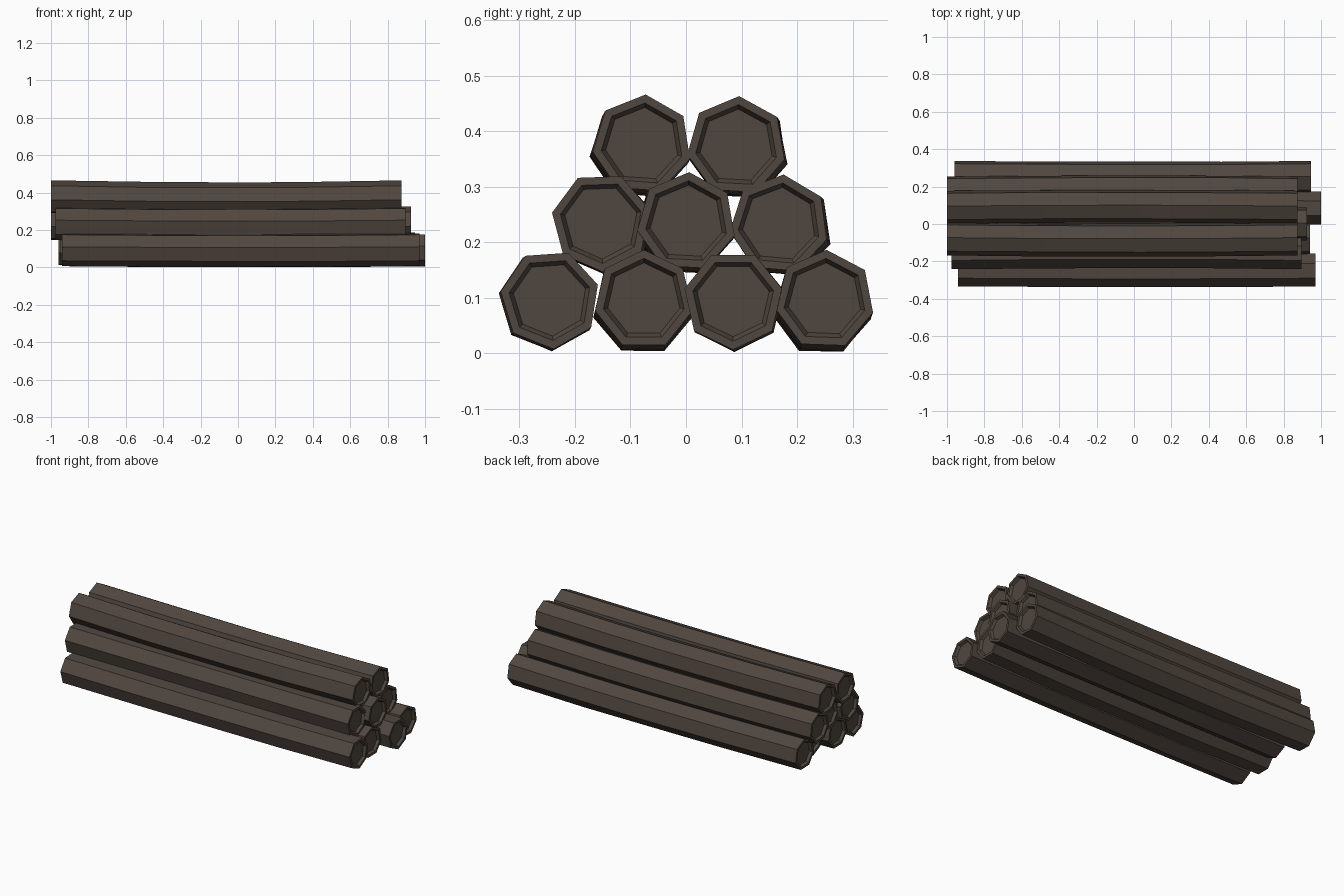
import bpy, bmesh, math, random
from mathutils import Vector

random.seed(4)
cube = bpy.data.objects.get("Cube")
if cube:
    bpy.data.objects.remove(cube, do_unlink=True)

# Single dark bark colour
bark = bpy.data.materials.new("dark_brown_wood")
colour = (0.08, 0.062, 0.05, 1)
bark.diffuse_color = colour
bark.use_nodes = True
bark.node_tree.nodes["Principled BSDF"].inputs["Base Color"].default_value = colour

SIDES = 7
RADIUS = 0.09
# Position along each log (-1 to 1)
STATIONS = (-1, -0.45, 0.1, 0.5, 1)


def add_log(name, x0, x1, y, z, turn, bow_y, bow_z):
    """Seven-sided log, bowed in the middle, with a sunken panel in each end."""
    bm = bmesh.new()

    def ring(x, radius, cy, cz, jitter=0):
        verts = []
        for i in range(SIDES):
            a = math.radians(turn) + math.tau * i / SIDES
            r = radius + random.uniform(-jitter, jitter)
            verts.append(bm.verts.new((x, cy + r * math.cos(a), cz + r * math.sin(a))))
        return verts

    def bridge(a, b):
        for i in range(SIDES):
            j = (i + 1) % SIDES
            bm.faces.new((a[i], a[j], b[j], b[i]))

    # Long bowed body
    rings = []
    for t in STATIONS:
        x = x0 + (x1 - x0) * (t + 1) / 2
        bend = 1 - t * t
        rings.append(ring(x, RADIUS, y + bow_y * bend, z + bow_z * bend,
                          0.0015 if bend else 0))
    for a, b in zip(rings, rings[1:]):
        bridge(a, b)

    # Rim and recessed panel on both ends
    for outer, x, inward in ((rings[0], x0, 1), (rings[-1], x1, -1)):
        rim = ring(x, RADIUS * 0.83, y, z)
        panel = ring(x + inward * 0.015, RADIUS * 0.74, y, z)
        bridge(outer, rim)
        bridge(rim, panel)
        bm.faces.new(panel)

    bmesh.ops.recalc_face_normals(bm, faces=bm.faces)
    mesh = bpy.data.meshes.new(name)
    bm.to_mesh(mesh)
    bm.free()
    mesh.materials.append(bark)
    bpy.context.collection.objects.link(bpy.data.objects.new(name, mesh))


# Pyramid stack: name, x start, x end, y, z, turn, sideways bow, vertical bow
add_log("bottom_log_front", -0.94, 0.97, -0.245, 0.097, -86, -0.004, -0.004)
add_log("bottom_log_mid_front", -0.95, 0.94, -0.076, 0.096, 90, -0.002, -0.012)
add_log("bottom_log_mid_back", -0.90, 1.00, 0.085, 0.096, -90, 0.002, -0.003)
add_log("bottom_log_back", -0.96, 0.945, 0.250, 0.096, 88, -0.004, -0.012)
add_log("middle_log_front", -0.975, 0.895, -0.153, 0.236, -88, 0.006, -0.005)
add_log("middle_log_centre", -0.95, 0.925, 0.001, 0.236, 87, -0.005, -0.008)
add_log("middle_log_back", -1.00, 0.875, 0.168, 0.232, 85, 0.006, -0.008)
add_log("top_log_front", -1.00, 0.875, -0.079, 0.376, 86, -0.006, -0.010)
add_log("top_log_back", -1.00, 0.875, 0.091, 0.373, 87, 0.005, -0.010)
